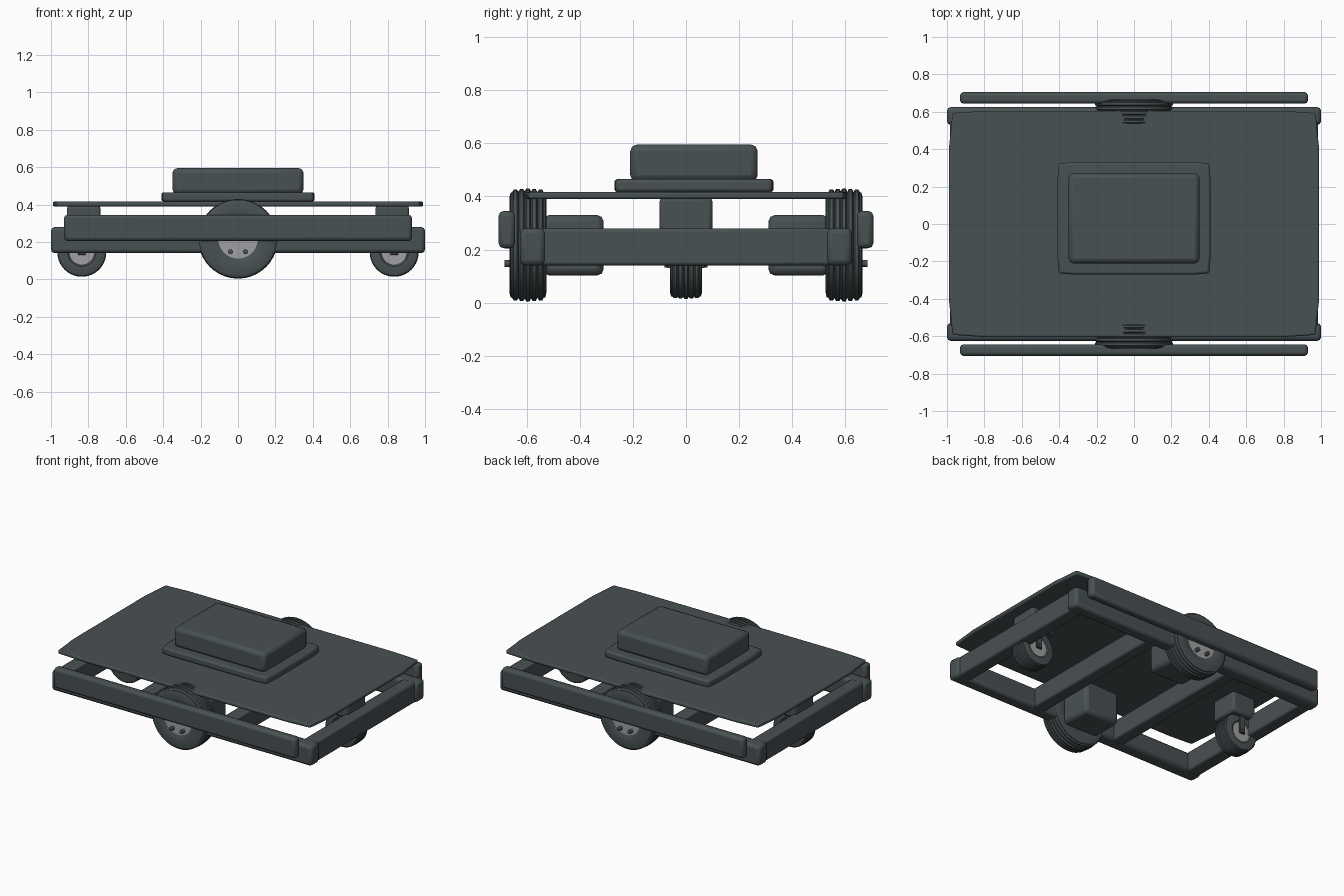
import bpy, bmesh, math
from mathutils import Matrix, Vector

if "Cube" in bpy.data.objects:
    bpy.data.objects.remove(bpy.data.objects["Cube"])


def material(name, rgb):
    m = bpy.data.materials.new(name)
    m.use_nodes = True
    m.diffuse_color = (*rgb, 1)
    m.node_tree.nodes["Principled BSDF"].inputs["Base Color"].default_value = (*rgb, 1)
    return m


SLATE = material("dark slate", (0.066, 0.082, 0.087))
STEEL = material("hub grey", (0.35, 0.35, 0.36))


def finish(name, bm, mat, loc=(0, 0, 0), bevel=0, segments=2):
    bmesh.ops.recalc_face_normals(bm, faces=bm.faces)
    mesh = bpy.data.meshes.new(name)
    bm.to_mesh(mesh)
    bm.free()
    mesh.materials.append(mat)
    obj = bpy.data.objects.new(name, mesh)
    obj.location = loc
    bpy.context.collection.objects.link(obj)
    if bevel:
        mod = obj.modifiers.new("Rounded edges", "BEVEL")
        mod.width, mod.segments = bevel, segments
    bpy.ops.object.select_all(action="DESELECT")
    obj.select_set(True)
    bpy.context.view_layer.objects.active = obj
    bpy.ops.object.shade_smooth_by_angle(angle=math.radians(35))
    return obj


def box(name, x, y, z, bevel=0.015, mat=SLATE):
    """Box from (low, high) ranges on each axis."""
    bm = bmesh.new()
    size = [abs(r[1] - r[0]) for r in (x, y, z)]
    bmesh.ops.create_cube(bm, size=1, matrix=Matrix.Diagonal((*size, 1)))
    return finish(name, bm, mat, [sum(r) / 2 for r in (x, y, z)], bevel)


def panel(name, half_x, half_y, z, y_mid=0, bevel=0.008):
    """Slab whose outline bows slightly outwards along each side."""
    quarter = [(half_x, half_y * 0.66), (half_x * 0.98, half_y * 0.98), (half_x * 0.8, half_y)]
    outline = quarter + [(-x, y) for x, y in reversed(quarter)]
    outline += [(-x, -y) for x, y in outline]
    bm = bmesh.new()
    face = bm.faces.new([bm.verts.new((x, y, z[0])) for x, y in outline])
    top = bmesh.ops.extrude_face_region(bm, geom=[face])["geom"]
    bmesh.ops.translate(bm, vec=(0, 0, z[1] - z[0]),
                        verts=[g for g in top if isinstance(g, bmesh.types.BMVert)])
    return finish(name, bm, SLATE, (0, y_mid, 0), bevel)


def lathe(name, profile, loc, mat=SLATE, steps=40, closed=True):
    """Spin (radius, y) points around the y axis."""
    bm = bmesh.new()
    verts = [bm.verts.new((r, y, 0)) for r, y in profile]
    pairs = zip(verts, verts[1:] + verts[:1]) if closed else zip(verts, verts[1:])
    edges = [bm.edges.new(p) for p in pairs]
    bmesh.ops.spin(bm, geom=verts + edges, axis=(0, 1, 0), cent=(0, 0, 0),
                   angle=math.tau, steps=steps, use_duplicate=False)
    bmesh.ops.remove_doubles(bm, verts=bm.verts, dist=0.0001)
    return finish(name, bm, mat, loc)


def disc(name, radius, y, loc, mat, steps=32):
    """Solid cylinder lying along y."""
    profile = [(0, y[0]), (radius, y[0]), (radius, y[1]), (0, y[1])]
    return lathe(name, profile, loc, mat, steps, closed=False)


def tyre(name, radius, inner, half, ribs, loc):
    """Ribbed tread with rounded shoulders."""
    depth = radius * 0.05
    side = [(inner, half * 0.88), (inner * 1.15, half), (radius * 0.83, half),
            (radius * 0.93, half * 0.93)]
    profile = [(r, -y) for r, y in side]
    pitch = half * 1.7 / ribs
    for i in range(ribs):
        start = -half * 0.85 + i * pitch
        crown = radius - depth * 0.4 * abs(2 * i / (ribs - 1) - 1)
        profile += [(crown - depth, start), (crown, start + pitch * 0.25),
                    (crown, start + pitch * 0.75), (crown - depth, start + pitch)]
        if i < ribs - 1:
            profile.pop()
    profile += reversed(side)
    return lathe(name, profile, loc)


# Chassis frame: two long rails, two end rails, two cross beams
FRAME_Z = (0.14, 0.28)
for s, label in ((-1, "front"), (1, "back")):
    box(label + "_rail", (-1, 1), sorted((s * 0.53, s * 0.625)), FRAME_Z, 0.02)
    box(label + "_bumper", (-0.93, 0.93), sorted((s * 0.643, s * 0.705)), (0.205, 0.345), 0.018)
for s, label in ((-1, "right"), (1, "left")):
    box(label + "_end_rail", sorted((s * 0.89, s * 0.985)), (-0.55, 0.55), FRAME_Z, 0.012)
    box(label + "_cross_beam", sorted((s * 0.28, s * 0.37)), (-0.55, 0.55), FRAME_Z, 0.012)

# Deck, mounting plate and top unit
panel("deck", 0.99, 0.605, (0.39, 0.416))
panel("mounting_plate", 0.41, 0.3, (0.416, 0.465), 0.03, 0.012)
box("top_unit", (-0.35, 0.35), (-0.21, 0.27), (0.455, 0.595), 0.025)

# Drive wheels with motors and hub bolts
for s, label in ((-1, "front"), (1, "back")):
    centre = Vector((0, s * 0.595, 0.217))
    tyre(label + "_drive_tyre", 0.213, 0.105, 0.07, 5, centre)
    disc(label + "_drive_hub", 0.108, (-0.062, 0.062), centre, STEEL)
    box(label + "_motor", (-0.135, 0.135), sorted((s * 0.31, s * 0.54)), (0.102, 0.33), 0.025)
    for k in range(6):
        a = math.radians(30 + 60 * k)
        spot = centre + Vector((0.08 * math.sin(a), 0, 0.08 * math.cos(a)))
        disc(f"{label}_hub_bolt_{k + 1}", 0.013, sorted((s * 0.05, s * 0.088)), spot, SLATE, 12)

# Casters under each end
for s, label in ((-1, "right"), (1, "left")):
    centre = Vector((s * 0.835, 0, 0.145))
    tyre(label + "_caster_tyre", 0.131, 0.066, 0.06, 5, centre)
    disc(label + "_caster_hub", 0.068, (-0.055, 0.055), centre, STEEL)
    disc(label + "_caster_axle", 0.013, (-0.08, 0.08), centre, SLATE, 12)
    box(label + "_caster_mount", sorted((s * 0.735, s * 0.915)), (-0.1, 0.1), (0.25, 0.395), 0.015)
    for t, side in ((-1, "front"), (1, "back")):
        box(f"{label}_caster_fork_{side}", (centre.x - 0.02, centre.x + 0.02),
            sorted((t * 0.058, t * 0.07)), (0.13, 0.26), 0.003)
